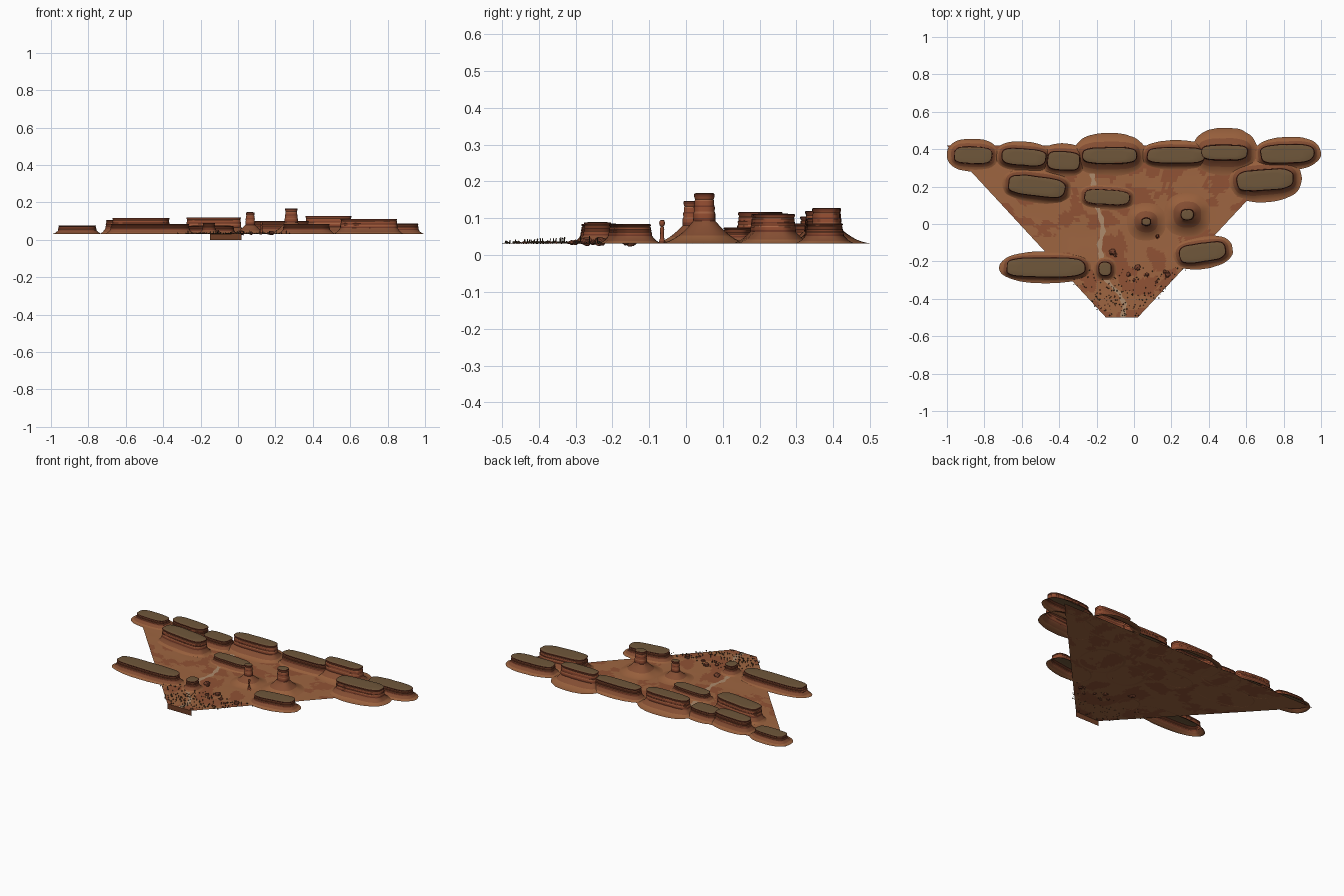
import bpy, bmesh, math, random
from mathutils import Vector, noise, Matrix

if "Cube" in bpy.data.objects:
    bpy.data.objects.remove(bpy.data.objects["Cube"])

random.seed(7)
GROUND = 0.032


def mat(name, rgb):
    m = bpy.data.materials.new(name)
    m.diffuse_color = (*rgb, 1)
    m.use_nodes = True
    m.node_tree.nodes["Principled BSDF"].inputs["Base Color"].default_value = m.diffuse_color
    return m


TALUS = mat("talus", (0.31, 0.115, 0.045))
TALUS_DARK = mat("talus_dark", (0.23, 0.075, 0.032))
CLIFF = mat("cliff", (0.27, 0.068, 0.028))
BAND = mat("cliff_band", (0.15, 0.036, 0.018))
PALE = mat("cliff_pale", (0.36, 0.12, 0.055))
CAP = mat("cap", (0.16, 0.095, 0.043))
SAND = mat("sand", (0.34, 0.13, 0.052))
SAND_RED = mat("sand_red", (0.28, 0.085, 0.035))
WASH = mat("wash", (0.42, 0.26, 0.15))
SOIL = mat("soil", (0.16, 0.05, 0.02))
SHRUB = mat("shrub", (0.06, 0.04, 0.018))
ROCK = mat("rock", (0.17, 0.05, 0.025))


def finish(name, bm, mats, angle=35):
    me = bpy.data.meshes.new(name)
    bm.to_mesh(me)
    bm.free()
    ob = bpy.data.objects.new(name, me)
    bpy.context.collection.objects.link(ob)
    for m in mats:
        me.materials.append(m)
    bpy.ops.object.select_all(action='DESELECT')
    ob.select_set(True)
    bpy.context.view_layer.objects.active = ob
    bpy.ops.object.shade_smooth_by_angle(angle=math.radians(angle))
    return ob


def sgnpow(v, e):
    return math.copysign(abs(v) ** e, v)


def mesa(name, cx, cy, hx, hy, top, spread, rot=0, foot=None, n=3.6, seg=72):
    """Flared talus skirt, banded cliff with ledges, flat cap."""
    foot = foot or GROUND + (top - GROUND) * 0.38
    slim = hx < 0.05
    sx = spread if slim else 0.025 + 0.3 * spread
    # rings: x offset, y offset, height, squareness, material above the ring
    rings = []
    for i in range(8):
        t = i / 8
        k = 1 - t
        z = GROUND - 0.001 + (foot - GROUND) * t ** 2.1
        rings.append((sx * k + 0.006, spread * k + 0.006, z, n - (n - 2.3) * k, 0 if i < 5 else 1))
    h = top - foot
    for f, o, m in ((0, .005, 3), (.12, .004, 2), (.28, .004, 4), (.34, .002, 2), (.5, .003, 3),
                    (.56, .001, 2), (.72, .001, 4), (.77, -.001, 2), (.88, .002, 3), (.97, .002, 3)):
        rings.append((o, o, foot + h * f, n, m))
    rings.append((-.001, -.001, top, n, 5))
    rings.append((-hx * .4, -hy * .4, top + 0.0005, n, 5))
    bm = bmesh.new()
    R = Matrix.Rotation(math.radians(rot), 3, 'Z')
    prev = None
    for ox, oy, z, e, m in rings:
        cur = []
        for j in range(seg):
            a = 2 * math.pi * j / seg
            p = Vector(((hx + ox) * sgnpow(math.cos(a), 2 / e), (hy + oy) * sgnpow(math.sin(a), 2 / e), 0))
            w = noise.noise(Vector((p.x * 22 + cx * 31, p.y * 22 + cy * 31, 0)))
            p *= 1 + w * (0.05 if z >= foot else 0.025)
            p = R @ p
            cur.append(bm.verts.new((cx + p.x, cy + p.y, z)))
        if prev:
            for j in range(seg):
                k = (j + 1) % seg
                bm.faces.new((prev[j], prev[k], cur[k], cur[j])).material_index = pm
        prev, pm = cur, m
    bm.faces.new(prev).material_index = 5
    return finish(name, bm, [TALUS, TALUS_DARK, CLIFF, BAND, PALE, CAP])


# valley floor: a wedge widening towards the back, with a front skirt
def edge(y):
    t = (y + 0.5) / 0.92
    return -0.15 - 0.85 * t, 0.02 + 0.86 * t


bm = bmesh.new()
NX, NY = 90, 90
grid = []
for j in range(NY + 1):
    y = -0.5 + 0.92 * j / NY
    l, r = edge(y)
    row = []
    for i in range(NX + 1):
        x = l + (r - l) * i / NX
        z = GROUND + 0.0012 * noise.noise(Vector((x * 9, y * 9, 1)))
        row.append(bm.verts.new((x, y, z)))
    grid.append(row)
for j in range(NY):
    for i in range(NX):
        f = bm.faces.new((grid[j][i], grid[j][i + 1], grid[j + 1][i + 1], grid[j + 1][i]))
        c = f.calc_center_median()
        f.material_index = 1 if noise.fractal(c * 9, 1, 2, 4) > 0.12 else 0
low = [bm.verts.new((v.co.x, -0.5, 0)) for v in grid[0]]
for i in range(NX):
    bm.faces.new((low[i], low[i + 1], grid[0][i + 1], grid[0][i])).material_index = 2
finish("valley_floor", bm, [SAND, SAND_RED, SOIL])

# dry wash winding down the valley
path = [(-.06, -.5), (-.05, -.43), (-.08, -.37), (-.14, -.31), (-.18, -.25), (-.175, -.17), (-.185, -.11),
        (-.165, -.04), (-.175, .03), (-.2, .1), (-.225, .17), (-.215, .22), (-.225, .27)]
bm = bmesh.new()
prev = None
STEPS = 60
for s in range(STEPS + 1):
    u = s / STEPS * (len(path) - 1)
    i = min(int(u), len(path) - 2)
    a, b = Vector(path[i]), Vector(path[i + 1])
    p = a.lerp(b, u - i)
    w = 0.012 + 0.004 * math.sin(s * 1.3)
    cur = [bm.verts.new((p.x + d * w, p.y, GROUND + 0.0014)) for d in (-1, 1)]
    if prev:
        bm.faces.new((prev[0], prev[1], cur[1], cur[0]))
    prev = cur
finish("dry_wash", bm, [WASH])

# mesas: x, y, half length, half depth, top, talus spread, rotation
for i, m in enumerate((
        (-.86, .368, .098, .042, .076, .04, -2), (-.59, .358, .115, .042, .105, .035, -4),
        (-.375, .338, .083, .047, .085, .04, -3), (-.13, .366, .142, .04, .12, .075, 0),
        (.225, .367, .15, .04, .1, .035, 0), (.485, .382, .118, .037, .128, .09, 0),
        (.82, .376, .138, .047, .086, .036, 2), (-.52, .202, .148, .05, .117, .04, -7),
        (-.145, .144, .118, .037, .075, .03, -3), (.70, .236, .148, .053, .112, .06, 4),
        (-.472, -.232, .208, .049, .085, .03, 0), (.365, -.152, .122, .047, .084, .035, 8))):
    mesa(f"mesa_{i + 1}", *m)

# lone buttes and tall spires on broad talus cones
mesa("butte", -.155, -.24, .032, .034, .089, .03, 0, n=2.6, seg=40)
mesa("spire_left", .065, .012, .022, .017, .147, .09, 0, .08, 2.4, 48)
mesa("spire_right", .285, .05, .031, .026, .168, .1, 0, .092, 2.6, 48)


def lathe(bm, x, y, prof, seg=12, mi=0):
    prev = None
    for r, z in prof:
        cur = [bm.verts.new((x + r * math.cos(2 * math.pi * j / seg), y + r * math.sin(2 * math.pi * j / seg), z))
               for j in range(seg)]
        if prev:
            for j in range(seg):
                k = (j + 1) % seg
                bm.faces.new((prev[j], prev[k], cur[k], cur[j])).material_index = mi
        prev = cur
    bm.faces.new(prev).material_index = mi


# balanced rock pillar
bm = bmesh.new()
lathe(bm, .125, -.065, [(.016, .031), (.009, .036), (.006, .045), (.005, .06), (.006, .07), (.004, .078),
                        (.007, .082), (.008, .088), (.006, .094), (.002, .096)])
finish("balanced_pillar", bm, [CLIFF])


def blob(bm, x, y, z, r, sz, sub=1):
    vs = bmesh.ops.create_icosphere(bm, subdivisions=sub, radius=r)["verts"]
    for v in vs:
        v.co *= random.uniform(.8, 1.15)
        v.co = Vector((x + v.co.x, y + v.co.y, z + v.co.z * sz))


def wedge_point(y0, y1, grow):
    y = random.uniform(y0, y1)
    l, r = edge(y)
    c, h = (l + r) / 2, (r - l) / 2 * grow
    return random.uniform(c - h, c + h), y


# boulders
bm = bmesh.new()
for x, y, r in ((-.115, -.15, .019), (-.1, -.165, .011), (.02, -.232, .017), (.18, -.27, .016), (.165, -.255, .01),
                (.07, -.27, .011), (-.03, -.27, .012), (.0, -.3, .009), (.12, -.31, .009)):
    blob(bm, x, y, GROUND + r * .3, r, .8, 2)
for _ in range(45):
    x, y = wedge_point(-.46, -.24, 1.0)
    r = random.uniform(.002, .005)
    blob(bm, x, y, GROUND + r * .4, r, .8)
finish("boulders", bm, [ROCK], 20)

# desert shrubs
bm = bmesh.new()
for _ in range(110):
    x, y = wedge_point(-.49, -.23, 1.1)
    r = random.uniform(.0018, .0045)
    blob(bm, x, y, GROUND + r * .7, r, 1.1)
finish("shrubs", bm, [SHRUB], 20)

# thin upright plants, taller towards the back
bm = bmesh.new()
for _ in range(26):
    x, y = wedge_point(-.48, -.23, 1.0)
    h = .008 + .016 * (y + .5) / .27 * random.uniform(.6, 1)
    r = .0014
    lathe(bm, x, y, [(r, GROUND), (r, GROUND + h * .8), (r * 1.5, GROUND + h * .85), (r * .5, GROUND + h)], 6)
finish("upright_plants", bm, [SHRUB])
